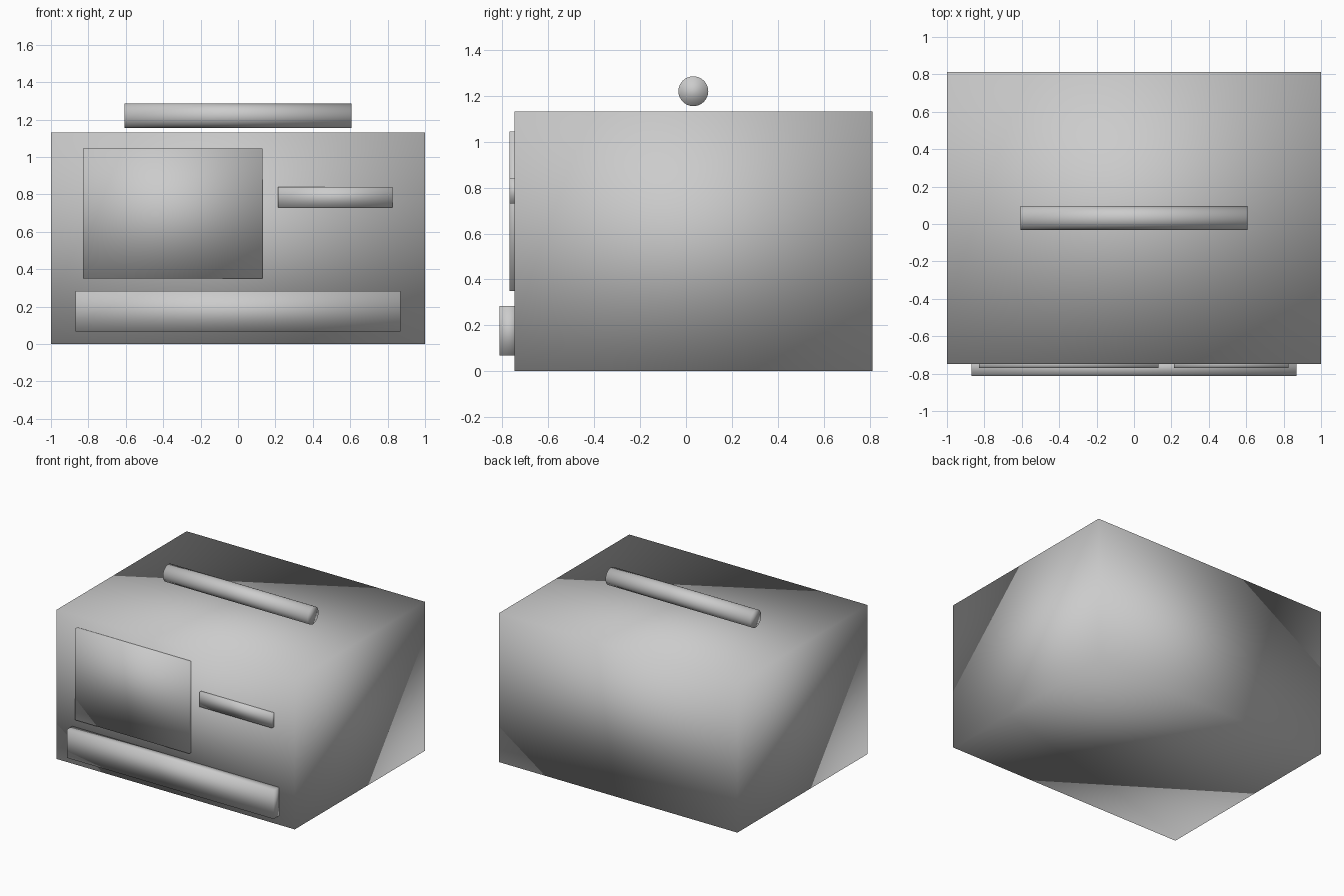
import bpy
import math

if "Cube" in bpy.data.objects:
    bpy.data.objects.remove(bpy.data.objects["Cube"])


def smooth(obj):
    for p in obj.data.polygons:
        p.use_smooth = True


def box(name, x, y, z):
    """Box given by its (min, max) range on each axis."""
    bpy.ops.mesh.primitive_cube_add(size=1)
    obj = bpy.context.object
    obj.name = name
    for v in obj.data.vertices:
        v.co = [r[0] if c < 0 else r[1] for c, r in zip(v.co, (x, y, z))]
    smooth(obj)
    return obj


FRONT, BACK = -0.748, 0.812
SUNK = FRONT + 0.02   # front panels are set slightly into the body

# Main housing
box("body", (-1, 1), (FRONT, BACK), (0, 1.132))

# Raised panels on the front
box("front_window", (-0.828, 0.13), (-0.77, SUNK), (0.35, 1.045))
box("front_slot", (0.215, 0.825), (-0.77, SUNK), (0.73, 0.84))
box("front_tray", (-0.868, 0.868), (-0.812, SUNK), (0.068, 0.284))

# Carrying bar above the top
bpy.ops.mesh.primitive_cylinder_add(
    vertices=32, radius=0.065, depth=1.216,
    location=(0, 0.032, 1.22), rotation=(0, math.pi / 2, 0))
handle = bpy.context.object
handle.name = "top_handle"
smooth(handle)
